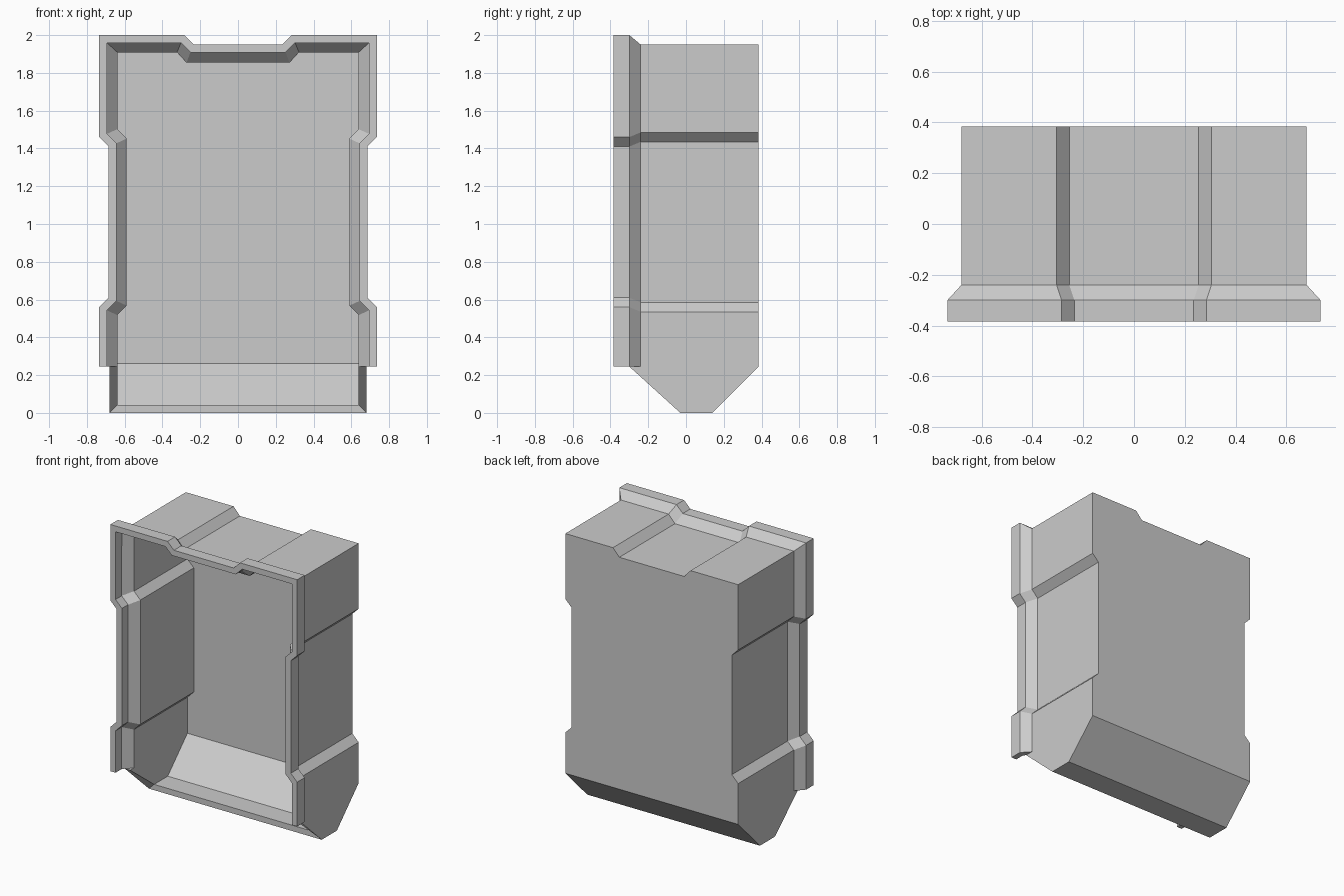
import bpy, bmesh

if "Cube" in bpy.data.objects:
    bpy.data.objects.remove(bpy.data.objects["Cube"])

# Right half outlines (x, z), from lower corner up to the top notch
FLANGE = [(.735, .245), (.735, .56), (.685, .61), (.685, 1.41),
          (.735, 1.46), (.735, 2.0), (.285, 2.0), (.235, 1.95)]
BODY = [(.68, .245), (.68, .535), (.63, .585), (.63, 1.435),
        (.68, 1.485), (.68, 1.95), (.305, 1.95), (.255, 1.895)]

bm = bmesh.new()


def ring(half, y):
    pts = half + [(-x, z) for x, z in reversed(half)]
    return [bm.verts.new((x, y, z)) for x, z in pts]


def mirrored_row(y, z):
    return [bm.verts.new((s * .68, y, z)) for s in (1, -1)]


# Outer skin: flange, sloped step and body walls
a, b = ring(FLANGE, -.385), ring(FLANGE, -.30)
c, d = ring(BODY, -.24), ring(BODY, .385)
last = len(a) - 1
for r0, r1 in ((a, b), (b, c), (c, d)):
    for i in range(last):
        if r0 is c and i in (0, last - 1):
            continue  # lowest body walls are made with the hopper sides
        bm.faces.new((r0[i], r0[i + 1], r1[i + 1], r1[i]))
back = bm.faces.new(d)

# Tapered bottom: side walls, floor and rear slope
lip = mirrored_row(-.30, .245)
front = mirrored_row(-.03, 0)
rear = mirrored_row(.14, 0)
for s, end, kink in ((0, 0, 1), (1, last, last - 1)):
    bm.faces.new((c[kink], d[kink], d[end], rear[s], front[s], lip[s], c[end]))
bm.faces.new((front[0], front[1], rear[1], rear[0]))
bm.faces.new((rear[0], rear[1], d[last], d[0]))

bmesh.ops.recalc_face_normals(bm, faces=bm.faces[:])
back.normal_update()
if back.normal.y < 0:
    bmesh.ops.reverse_faces(bm, faces=bm.faces[:])

mesh = bpy.data.meshes.new("bin_shell")
bm.to_mesh(mesh)
bm.free()
shell = bpy.data.objects.new("bin_shell", mesh)
bpy.context.collection.objects.link(shell)

# Even wall thickness towards the inside
wall = shell.modifiers.new("wall", 'SOLIDIFY')
wall.solidify_mode = 'NON_MANIFOLD'
wall.nonmanifold_thickness_mode = 'CONSTRAINTS'
wall.thickness = .041
wall.offset = -1
